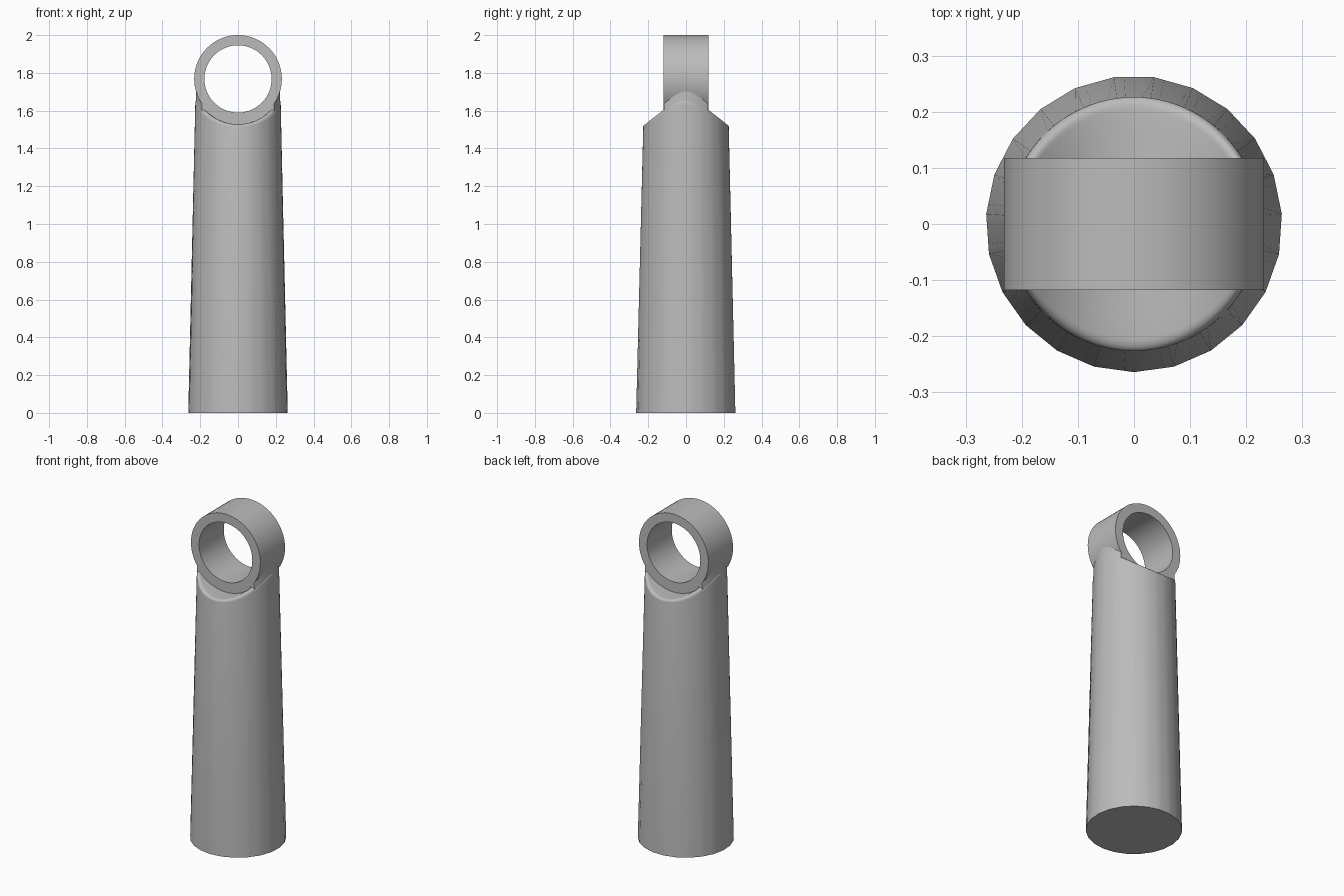
import bpy, bmesh, math

cube = bpy.data.objects.get("Cube")
if cube:
    bpy.data.objects.remove(cube)

RING_Z, RING_R, BORE_R, HALF_W = 1.768, 0.232, 0.178, 0.118
BASE_R, SLOPE, SADDLE_R = 0.264, 0.0243, 0.24
SIDES, COLS = 23, 92

grey = bpy.data.materials.new("plain_grey")
grey.use_nodes = True
grey.diffuse_color = (0.5, 0.5, 0.5, 1)
grey.node_tree.nodes["Principled BSDF"].inputs["Base Color"].default_value = (0.5, 0.5, 0.5, 1)


def make_object(name, bm):
    bmesh.ops.recalc_face_normals(bm, faces=bm.faces)
    mesh = bpy.data.meshes.new(name)
    bm.to_mesh(mesh)
    bm.free()
    obj = bpy.data.objects.new(name, mesh)
    bpy.context.collection.objects.link(obj)
    mesh.materials.append(grey)
    return obj


def smooth(obj):
    bpy.ops.object.select_all(action='DESELECT')
    obj.select_set(True)
    bpy.context.view_layer.objects.active = obj
    bpy.ops.object.shade_smooth_by_angle(angle=math.radians(35))


def loft(bm, rows, closed=False):
    loops = [[bm.verts.new(p) for p in row] for row in rows]
    pairs = list(zip(loops, loops[1:])) + ([(loops[-1], loops[0])] if closed else [])
    for low, high in pairs:
        for i in range(len(low)):
            j = (i + 1) % len(low)
            bm.faces.new((low[i], low[j], high[j], high[i]))
    return loops


def circle_y(radius, y, count=72):
    return [(radius * math.cos(a), y, RING_Z + radius * math.sin(a))
            for a in (2 * math.pi * i / count for i in range(count))]


def circle_z(radius, z):
    return [(radius * math.cos(a), radius * math.sin(a), z)
            for a in (2 * math.pi * i / COLS for i in range(COLS))]


def cut(obj, tool, operation):
    mod = obj.modifiers.new(tool.name, 'BOOLEAN')
    mod.object, mod.operation, mod.solver = tool, operation, 'EXACT'
    tool.hide_render = True
    tool.hide_set(True)


# Tapered handle: faceted base, round rim, softened saddle-shaped top
angles = [2 * math.pi * i / COLS - math.pi / 2 for i in range(COLS)]
step = 2 * math.pi / SIDES
base = []
for a in angles:
    off = (a + math.pi / 2) % step - step / 2
    r = BASE_R * math.cos(step / 2) / math.cos(off)
    base.append((r * math.cos(a), r * math.sin(a), 0))


def top_row(radius, drop):
    row = []
    for a in angles:
        x, y = radius * math.cos(a), radius * math.sin(a)
        fall = (0.012 + 0.9 * x * x) * drop
        row.append((x, y, RING_Z - math.sqrt(SADDLE_R ** 2 - x * x) - fall))
    return row


rim = BASE_R - SLOPE * 1.55
rows = [base]
for k in range(7):
    t = math.pi / 2 * k / 6
    rows.append(top_row(rim - 0.022 * (1 - math.cos(t)), 1 - math.sin(t)))
rows += [top_row(rim * s, 0) for s in (0.75, 0.55, 0.35, 0.15)]
bm = bmesh.new()
loops = loft(bm, rows)
bm.faces.new(loops[0])
bm.faces.new(loops[-1])
smooth(make_object("handle", bm))

# Ring at the top
bm = bmesh.new()
loft(bm, [circle_y(RING_R, -HALF_W), circle_y(RING_R, HALF_W),
          circle_y(BORE_R, HALF_W), circle_y(BORE_R, -HALF_W)], closed=True)
smooth(make_object("ring", bm))

# Neck: slab of the taper that carries the ring, with the bore cut out
bm = bmesh.new()
loops = loft(bm, [circle_z(BASE_R - SLOPE * z - 0.0005, z) for z in (1.4, RING_Z)])
for loop in loops:
    bm.faces.new(loop)
neck = make_object("neck", bm)

bm = bmesh.new()
bmesh.ops.create_cube(bm, size=1)
for v in bm.verts:
    v.co.y *= 2 * HALF_W - 0.001
    v.co.z += RING_Z
slab_cutter = make_object("slab_cutter", bm)

bm = bmesh.new()
for loop in loft(bm, [circle_y(BORE_R + 0.01, y) for y in (-0.5, 0.5)]):
    bm.faces.new(loop)
bore_cutter = make_object("bore_cutter", bm)

cut(neck, slab_cutter, 'INTERSECT')
cut(neck, bore_cutter, 'DIFFERENCE')
bpy.context.view_layer.objects.active = neck
neck.select_set(True)
for mod in list(neck.modifiers):
    bpy.ops.object.modifier_apply(modifier=mod.name)
for tool in (slab_cutter, bore_cutter):
    bpy.data.objects.remove(tool)
smooth(neck)
